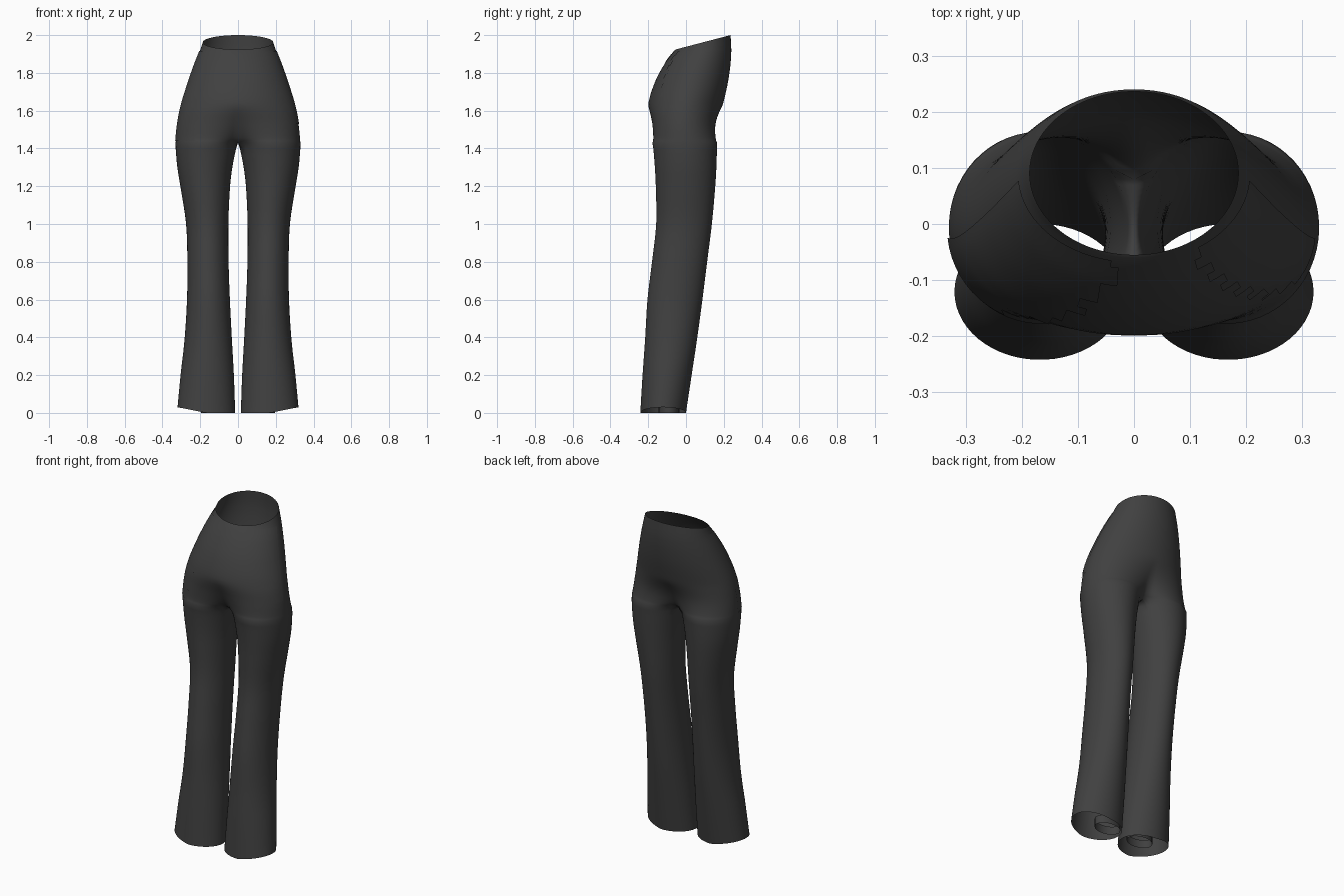
import bpy, bmesh, math

if "Cube" in bpy.data.objects:
    bpy.data.objects.remove(bpy.data.objects["Cube"])

OUT, INN = 48, 16            # segments round the outer and inner arcs
CROTCH, WAIST, BLEND = 1.43, 1.92, 0.2
ARC = math.radians(150)      # half angle of the outer arc of a leg

# height, outer x, inner x, front y, back y
PROFILE = [
    (0, .32, .015, -.242, 0), (.2, .303, .022, -.23, .03),
    (.4, .282, .033, -.216, .06), (.6, .27, .043, -.204, .087),
    (.8, .268, .05, -.18, .112), (1, .275, .051, -.158, .137),
    (1.2, .305, .042, -.16, .155), (1.3, .321, .03, -.165, .161),
    (1.4, .33, .01, -.173, .164), (1.43, .33, 0, -.178, .165),
    (1.53, .32, 0, -.192, .17), (1.63, .3, 0, -.2, .195),
    (1.75, .263, 0, -.165, .222), (1.85, .228, 0, -.112, .236),
    (1.92, .2, 0, -.06, .24)]


def measure(z):
    """Smoothly interpolate the profile at height z."""
    last = len(PROFILE) - 1
    i = max(k for k in range(last) if PROFILE[k][0] <= z or k == 0)
    a, b = PROFILE[i], PROFILE[i + 1]
    before, after = PROFILE[max(i - 1, 0)], PROFILE[min(i + 2, last)]
    h = b[0] - a[0]
    t = (z - a[0]) / h
    result = []
    for k in range(1, 5):
        ma = (b[k] - before[k]) / (b[0] - before[0]) * h
        mb = (after[k] - a[k]) / (after[0] - a[0]) * h
        result.append((2*t**3 - 3*t*t + 1) * a[k] + (t**3 - 2*t*t + t) * ma
                      + (3*t*t - 2*t**3) * b[k] + (t**3 - t*t) * mb)
    return result


def leg_point(z, angle):
    xo, xi, yf, yb = measure(z)
    lift = .03 * max(0, math.cos(angle)) * max(0, 1 - z / .3)
    x = (xo + xi) / 2 + (xo - xi) / 2 * math.cos(angle)
    return x, (yf + yb) / 2 + (yb - yf) / 2 * math.sin(angle), z + lift


def hip_point(z, v):
    """Outer arc, v from 0 (front centre) to 1 (back centre)."""
    xo, _, yf, yb = measure(z)
    t = min(1, max(0, (z - CROTCH) / BLEND)) ** .6
    lx, ly, _ = leg_point(z, (2 * v - 1) * ARC)
    a = (v - .5) * math.pi
    x = lx * (1 - t) + xo * math.cos(a) * t
    y = ly * (1 - t) + ((yf + yb) / 2 + (yb - yf) / 2 * math.sin(a)) * t
    return (0 if v in (0, 1) else x), y, z


def band_point(v, t):
    """Waistband, rising towards the back."""
    x, y, z = hip_point(WAIST, v)
    rise = .004 + .076 * (y + .06) / .3
    return x * (1 - .07 * t), y + (.005 - .03 * (y + .06)) * t, z + rise * t


def make_object(name, bm, mat, mirror=False):
    bmesh.ops.recalc_face_normals(bm, faces=bm.faces)
    mesh = bpy.data.meshes.new(name)
    bm.to_mesh(mesh)
    bm.free()
    mesh.materials.append(mat)
    obj = bpy.data.objects.new(name, mesh)
    bpy.context.collection.objects.link(obj)
    if mirror:
        mod = obj.modifiers.new("mirror", "MIRROR")
        mod.use_clip = True
        mod.merge_threshold = .0005
    bpy.ops.object.select_all(action="DESELECT")
    obj.select_set(True)
    bpy.context.view_layer.objects.active = obj
    bpy.ops.object.shade_smooth_by_angle(angle=math.radians(50))
    return obj


def bridge(bm, low, high, closed=False):
    count = len(low) if closed else len(high) - 1
    for i in range(count):
        j = (i + 1) % len(low)
        bm.faces.new((low[i], low[j], high[j], high[i]))


cloth = bpy.data.materials.new("charcoal cloth")
cloth.use_nodes = True
colour = (.052, .052, .052, 1)
cloth.diffuse_color = colour
cloth.node_tree.nodes["Principled BSDF"].inputs["Base Color"].default_value = colour

# Trousers: one leg and half the hips, mirrored
bm = bmesh.new()
angles = [(2 * i / OUT - 1) * ARC for i in range(OUT + 1)]
angles += [ARC + 2 * (math.pi - ARC) * i / INN for i in range(1, INN)]
previous = None
LEG_ROWS = 44
for r in range(LEG_ROWS + 1):
    z = CROTCH * r / LEG_ROWS
    ring = []
    for i, angle in enumerate(angles):
        x, y, h = leg_point(z, angle)
        if r == LEG_ROWS and (i == 0 or i >= OUT):
            x = 0
        ring.append(bm.verts.new((x, y, h)))
    if previous:
        bridge(bm, previous, ring, closed=True)
    previous = ring
previous = previous[:OUT + 1]
HIP_ROWS = 24
for r in range(1, HIP_ROWS + 1):
    z = CROTCH + (WAIST - CROTCH) * (r / HIP_ROWS) ** 1.2
    ring = [bm.verts.new(hip_point(z, i / OUT)) for i in range(OUT + 1)]
    bridge(bm, previous, ring)
    previous = ring
# Waistband
for t in (.5, 1):
    ring = [bm.verts.new(band_point(i / OUT, t)) for i in range(OUT + 1)]
    bridge(bm, previous, ring)
    previous = ring
make_object("trousers", bm, cloth, mirror=True)


# Stepped front pocket panels, lying just off the hips
def pocket_panel(name, side, top_x, low_x, low_z):
    bm = bmesh.new()
    rows, step = 32, 4
    height = (1.915 - low_z) / rows
    grid = {}

    def corner(r, i):
        if (r, i) not in grid:
            x, y, z = hip_point(low_z + r * height, i / OUT)
            a = (i / OUT - .5) * math.pi
            x, y = x + .004 * math.cos(a), y + .004 * math.sin(a)
            grid[r, i] = bm.verts.new((side * x, y, z))
        return grid[r, i]

    for r in range(rows):
        level = (r // step * step + step / 2) / rows
        edge = low_x + (top_x - low_x) * level
        for i in range(OUT // 2 - 1):
            if hip_point(low_z + r * height, (i + .5) / OUT)[0] > edge:
                bm.faces.new([corner(r, i), corner(r, i + 1),
                              corner(r + 1, i + 1), corner(r + 1, i)])
    make_object(name, bm, cloth)


pocket_panel("right_pocket_panel", -1, .02, .25, 1.44)
pocket_panel("left_pocket_panel", 1, .1, .29, 1.53)

# Folded hem facing inside each leg opening
bm = bmesh.new()
rings = []
for z in (0, .025, .05):
    rings.append([bm.verts.new((.115 + .08 * math.cos(k * math.tau / 24),
                                -.09 + .055 * math.sin(k * math.tau / 24), z))
                  for k in range(24)])
for low, high in zip(rings, rings[1:]):
    bridge(bm, low, high, closed=True)
make_object("hem_facings", bm, cloth, mirror=True)
